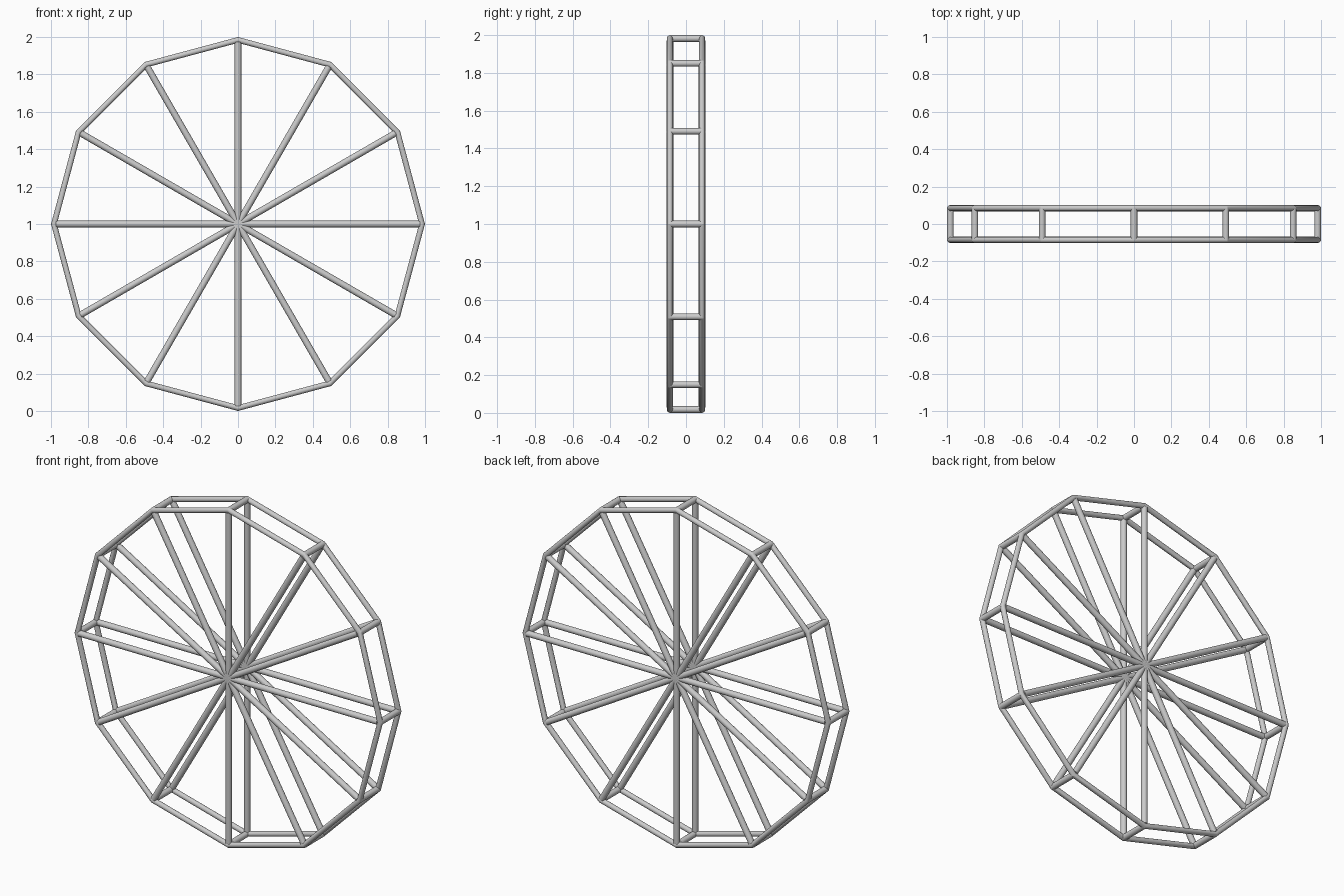
import bpy, math
from mathutils import Vector

if "Cube" in bpy.data.objects:
    bpy.data.objects.remove(bpy.data.objects["Cube"])

N = 12        # rim corners
R = 0.984     # rim centre-line radius
Y = 0.085     # rim offset from the middle
RIM = 0.0155  # rim tube radius
ROD = 0.0175  # spoke and crossbar radius
HUB = Vector((0, 0, 1))


def smooth(ob, name):
    ob.name = name
    bpy.ops.object.shade_smooth_by_angle(angle=math.radians(40))


def rod(name, a, b, r):
    d = b - a
    bpy.ops.mesh.primitive_cylinder_add(
        vertices=16, radius=r, depth=d.length, location=(a + b) / 2,
        rotation=d.to_track_quat('Z', 'Y').to_euler())
    smooth(bpy.context.object, name)


def corner(i, y, r=R):
    t = 2 * math.pi * i / N
    return HUB + Vector((r * math.cos(t), y, r * math.sin(t)))


# two twelve-sided rims, mitred at the corners
for side, y in (("front", -Y), ("back", Y)):
    bpy.ops.mesh.primitive_torus_add(
        major_segments=N, minor_segments=16, major_radius=R, minor_radius=RIM,
        location=(0, y, 1), rotation=(math.pi / 2, 0, 0))
    rim = bpy.context.object
    rim.name = side + "_rim"
    bpy.ops.object.shade_smooth_by_angle(angle=math.radians(25))
    # spokes running right across the wheel
    for i in range(N // 2):
        rod(f"{side}_spoke_{i}", corner(i, y, 0.972), corner(i + N // 2, y, 0.972), ROD)

# crossbars joining the rims at each corner
for i in range(N):
    rod(f"crossbar_{i}", corner(i, -Y, 0.982), corner(i, Y, 0.982), ROD)
